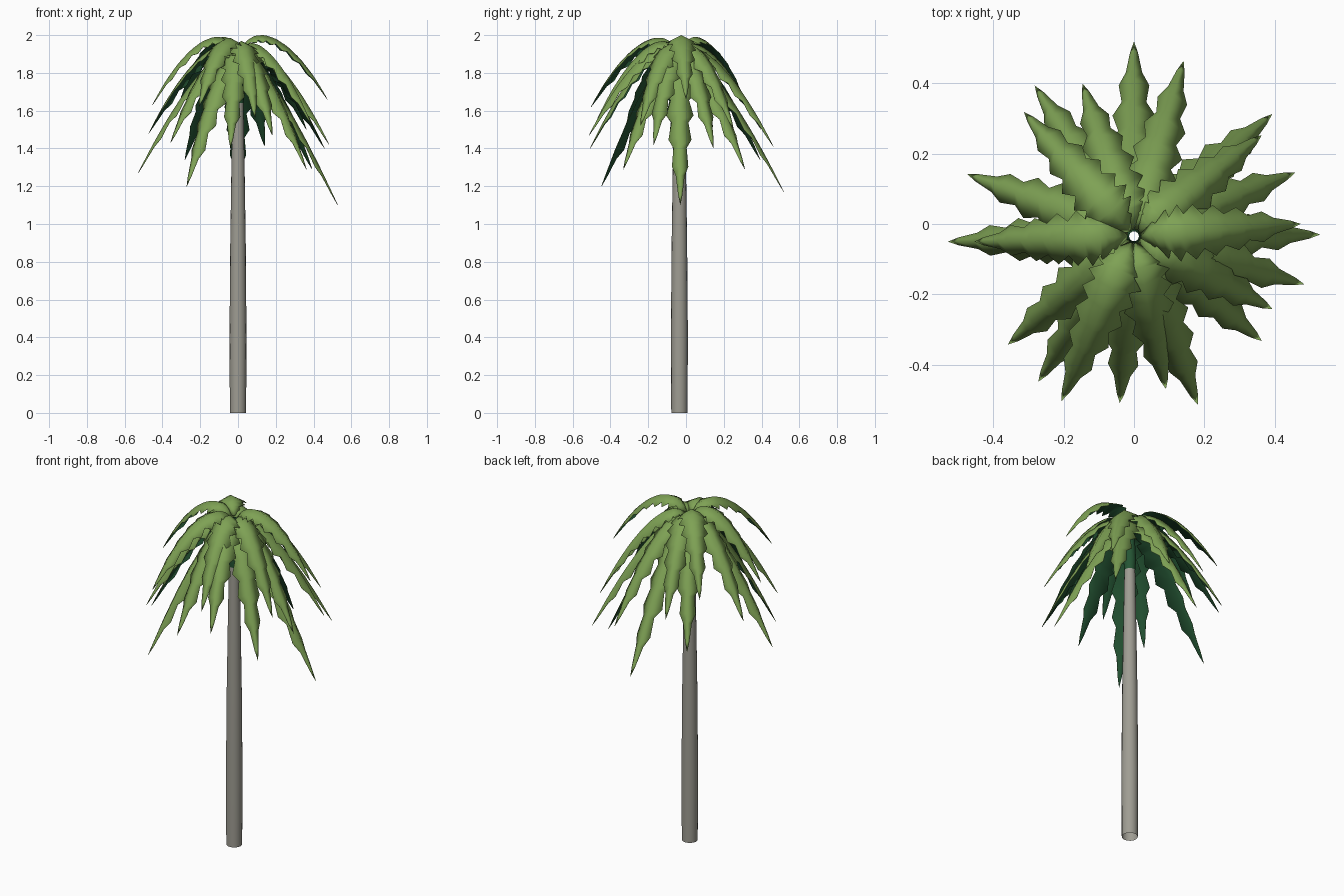
import bpy
import bmesh
import math
from mathutils import Vector

cube = bpy.data.objects.get("Cube")
if cube:
    bpy.data.objects.remove(cube, do_unlink=True)

CENTRE = Vector((0, -0.035, 0))


def material(name, colour):
    mat = bpy.data.materials.new(name)
    mat.use_nodes = True
    rgba = (*colour, 1)
    mat.diffuse_color = rgba
    for node in mat.node_tree.nodes:
        if node.type == 'BSDF_PRINCIPLED':
            node.inputs["Base Color"].default_value = rgba
            node.inputs["Roughness"].default_value = 0.9
    return mat


bark = material("grey bark", (0.345, 0.335, 0.29))
leaf_green = material("leaf green", (0.21, 0.36, 0.09))
dark_green = material("dark green", (0.018, 0.09, 0.034))


def make_object(name, bm, mats):
    mesh = bpy.data.meshes.new(name)
    for face in bm.faces:
        face.smooth = True
    bm.to_mesh(mesh)
    bm.free()
    for mat in mats:
        mesh.materials.append(mat)
    obj = bpy.data.objects.new(name, mesh)
    obj.location = CENTRE
    bpy.context.collection.objects.link(obj)
    return obj


def tube(name, profile, mat, sides=16):
    """Open tube lofted through (radius, height) rings."""
    bm = bmesh.new()
    rings = []
    for radius, z in profile:
        angles = [math.tau * i / sides for i in range(sides)]
        rings.append([bm.verts.new((radius * math.cos(a), radius * math.sin(a), z))
                      for a in angles])
    for low, high in zip(rings, rings[1:]):
        for i in range(sides):
            j = (i + 1) % sides
            bm.faces.new((low[i], low[j], high[j], high[i]))
    return make_object(name, bm, [mat])


# Trunk and the green sheath above it
tube("trunk", [(0.043, 0), (0.045, 0.4), (0.041, 0.9), (0.035, 1.3), (0.029, 1.64)], bark)
tube("crown_sheath", [(0.029, 1.64), (0.034, 1.7), (0.028, 1.82), (0.014, 1.92)], dark_green)


def bezier(points, t):
    a, b, c, d = points
    s = 1 - t
    return a * s**3 + b * 3 * s * s * t + c * 3 * s * t * t + d * t**3


def half_width(t):
    """Lance-shaped outline, widest before the middle, with a narrow tip."""
    stops = [(0, 0.012), (0.18, 0.068), (0.36, 0.084), (0.65, 0.069),
             (0.87, 0.038), (0.95, 0.013), (1, 0)]
    for (t0, w0), (t1, w1) in zip(stops, stops[1:]):
        if t <= t1:
            return w0 + (w1 - w0) * (t - t0) / (t1 - t0)
    return 0


def frond(name, x, y, tip_z, teeth=8):
    """Arched, ridged leaf with saw-toothed edges ending at the given tip."""
    tip = Vector((x, y, 0)) - CENTRE
    reach = tip.length + 0.004
    out = tip.normalized()
    side = Vector((-out.y, out.x, 0))
    up = Vector((0, 0, 1))
    droop = (1.66 - tip_z) / 0.56
    path = [out * r + up * z for r, z in (
        (0.018, 1.93 - 0.06 * droop),
        (0.2 * reach, 2.08 - 0.15 * droop),
        (0.63 * reach, tip_z + 0.33 + 0.1 * droop),
        (reach, tip_z))]

    bm = bmesh.new()
    rows = []
    for k in range(teeth):
        for shift, scale in ((0, 0.64), (0.65, 1)):
            t = (k + shift) / teeth
            point = bezier(path, t)
            along = (bezier(path, t + 0.01) - bezier(path, max(t - 0.01, 0))).normalized()
            normal = along.cross(side).normalized()
            w = half_width(t) * scale
            edge = point - normal * w * 0.5
            rows.append([bm.verts.new(p) for p in (edge + side * w, point, edge - side * w)])
    for near, far in zip(rows, rows[1:]):
        for i in (0, 1):
            bm.faces.new((near[i], near[i + 1], far[i + 1], far[i]))
    end = bm.verts.new(path[-1])
    for i in (0, 1):
        bm.faces.new((rows[-1][i], rows[-1][i + 1], end))
    # Upper side faces outward and up
    bm.normal_update()
    if sum(f.normal.z for f in bm.faces) < 0:
        bmesh.ops.reverse_faces(bm, faces=bm.faces[:])
    obj = make_object(name, bm, [leaf_green, dark_green])
    # Dark underside
    solid = obj.modifiers.new("underside", 'SOLIDIFY')
    solid.thickness = 0.002
    solid.offset = -1
    solid.material_offset = 1
    solid.material_offset_rim = 0
    return obj


# Leaf tips around the crown: x, y, height
tips = [
    (0, 0.515, 1.17), (0.14, 0.46, 1.41),
    (0.39, 0.31, 1.29), (0.36, 0.25, 1.5), (0.455, 0.145, 1.4),
    (0.525, -0.03, 1.1), (0.47, 0, 1.66), (0.48, -0.17, 1.42),
    (0.39, -0.24, 1.52), (0.36, -0.33, 1.29), (0.18, -0.51, 1.47),
    (0.09, -0.465, 1.56), (-0.04, -0.505, 1.4), (-0.205, -0.5, 1.62),
    (-0.27, -0.445, 1.2), (-0.355, -0.34, 1.43), (-0.525, -0.05, 1.27),
    (-0.45, -0.05, 1.63), (-0.47, 0.14, 1.48), (-0.31, 0.315, 1.63),
    (-0.28, 0.39, 1.34), (-0.145, 0.395, 1.5),
]
for n, (x, y, z) in enumerate(tips, 1):
    frond(f"palm_leaf_{n}", x, y, z)
